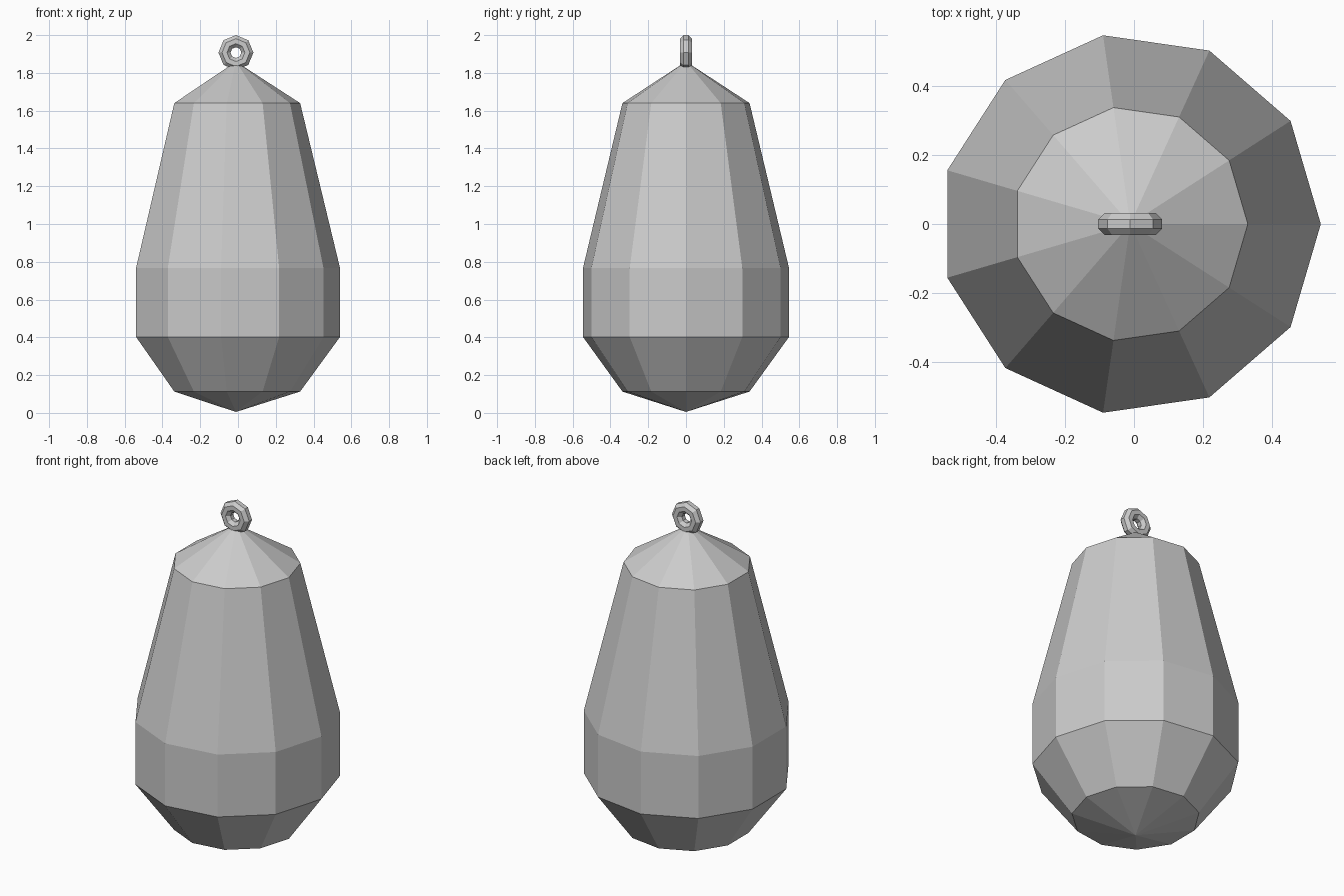
import bpy, bmesh
from math import cos, sin, pi

if "Cube" in bpy.data.objects:
    bpy.data.objects.remove(bpy.data.objects["Cube"])

CX = -0.011  # axis of the eleven-sided body


def make_object(name, bm):
    bmesh.ops.remove_doubles(bm, verts=bm.verts, dist=1e-5)
    bmesh.ops.recalc_face_normals(bm, faces=bm.faces)
    mesh = bpy.data.meshes.new(name)
    bm.to_mesh(mesh)
    bm.free()
    obj = bpy.data.objects.new(name, mesh)
    bpy.context.collection.objects.link(obj)
    return obj


def ring(bm, radius, z, sides):
    return [bm.verts.new((CX + radius * cos(2 * pi * i / sides),
                          radius * sin(2 * pi * i / sides), z))
            for i in range(sides)]


def bridge(bm, a, b):
    n = len(a)
    for i in range(n):
        j = (i + 1) % n
        bm.faces.new((a[i], a[j], b[j], b[i]))


# Faceted weight body: stacked rings closed by a point at each end
bm = bmesh.new()
profile = [(0.34, 0.113), (0.551, 0.402), (0.551, 0.767), (0.34, 1.64)]
rings = [ring(bm, r, z, 11) for r, z in profile]
for lower, upper in zip(rings, rings[1:]):
    bridge(bm, lower, upper)
for loop, z in ((rings[0], 0.005), (rings[-1], 1.86)):
    tip = bm.verts.new((CX, 0, z))
    for i in range(11):
        bm.faces.new((loop[i], loop[(i + 1) % 11], tip))
make_object("weight_body", bm)

# Hanging ring: octagonal loop with an octagonal section, flat side outward
bm = bmesh.new()
major, minor, cz = 0.0605, 0.032 / cos(pi / 8), 1.9075
sections = []
for i in range(8):
    a = 2 * pi * i / 8
    section = []
    for k in range(8):
        t = 2 * pi * (k + 0.5) / 8
        r = major + minor * cos(t)
        section.append(bm.verts.new((CX + r * cos(a), minor * sin(t), cz + r * sin(a))))
    sections.append(section)
for i in range(8):
    bridge(bm, sections[i], sections[(i + 1) % 8])
make_object("hanging_ring", bm)
